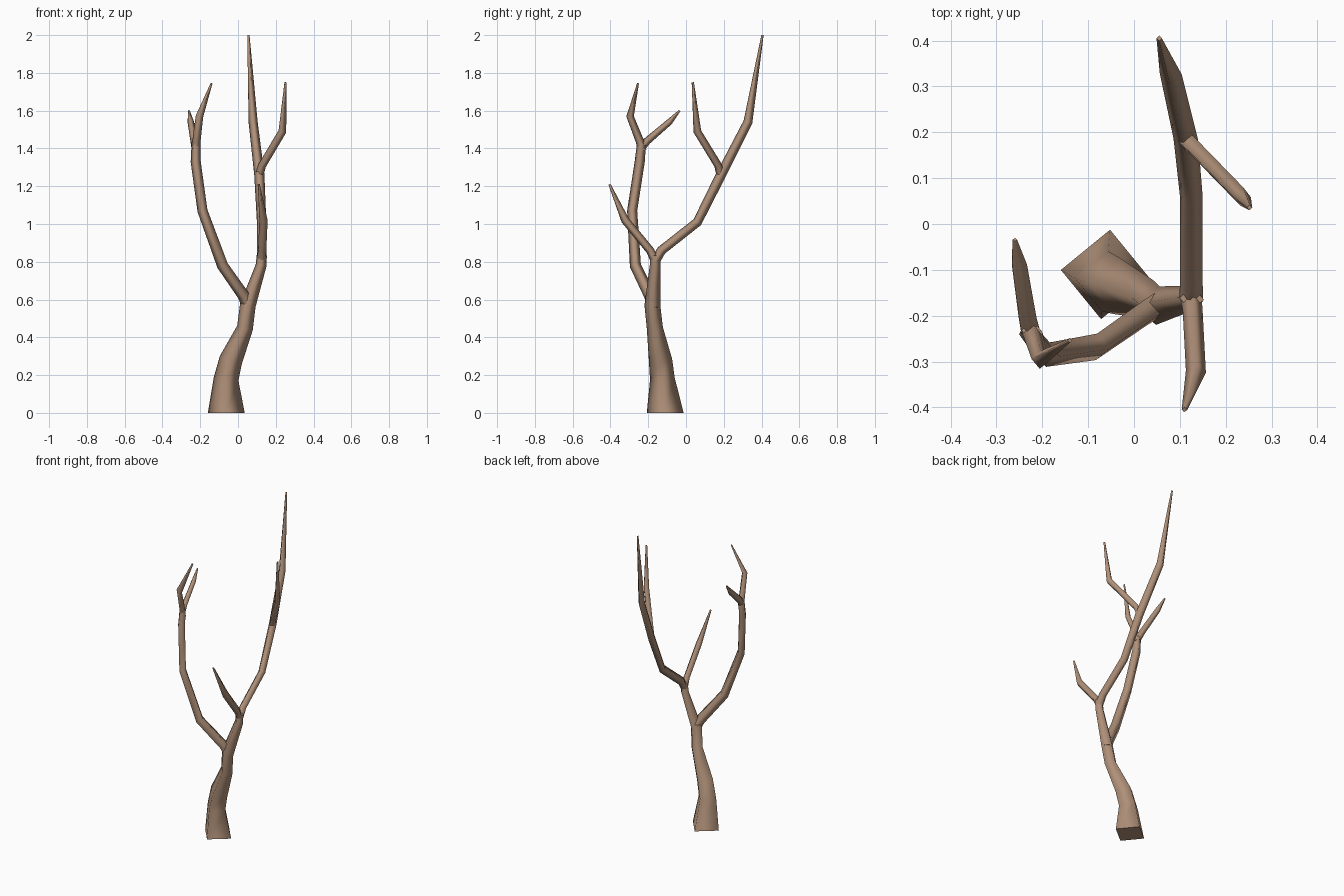
import bpy, bmesh, math
from mathutils import Vector

cube = bpy.data.objects.get("Cube")
if cube:
    bpy.data.objects.remove(cube, do_unlink=True)

bark = bpy.data.materials.new("pale_brown_bark")
bark.use_nodes = True
colour = (0.43, 0.28, 0.19, 1)
bark.diffuse_color = colour
bark.node_tree.nodes["Principled BSDF"].inputs["Base Color"].default_value = colour


def limb(name, path):
    """Sweep a four-sided section along (x, y, z, radius) points."""
    pts = [Vector(p[:3]) for p in path]
    bm = bmesh.new()
    rings = []
    tangent = Vector((0, 0, 1))
    side = Vector((-1, 0.1, 0)).normalized()
    for i, (p, spec) in enumerate(zip(pts, path)):
        # mitre each ring between the segments that meet there
        before = (p - pts[i - 1]).normalized() if i else Vector()
        after = (pts[i + 1] - p).normalized() if i < len(pts) - 1 else Vector()
        new = (before + after).normalized()
        if name == "trunk" and i == 0:
            new = Vector((0, 0, 1))
        side = tangent.rotation_difference(new) @ side
        tangent = new
        other = tangent.cross(side)
        rings.append([bm.verts.new(p + spec[3] * (side * math.cos(a) + other * math.sin(a)))
                      for a in (k * math.pi / 2 for k in range(4))])
    for a, b in zip(rings, rings[1:]):
        for k in range(4):
            bm.faces.new((a[k], a[(k + 1) % 4], b[(k + 1) % 4], b[k]))
    for f in bm.faces:
        f.smooth = True
    caps = [bm.faces.new(rings[0][::-1]), bm.faces.new(rings[-1])]
    for cap in caps:
        for e in cap.edges:
            e.smooth = False
    bmesh.ops.recalc_face_normals(bm, faces=bm.faces)
    mesh = bpy.data.meshes.new(name)
    bm.to_mesh(mesh)
    bm.free()
    mesh.materials.append(bark)
    obj = bpy.data.objects.new(name, mesh)
    bpy.context.collection.objects.link(obj)


# Trunk up to the upper fork
limb("trunk", [(-.062, -.11, 0, .098), (-.063, -.125, .18, .066), (-.038, -.135, .28, .062),
               (.037, -.165, .45, .043), (.052, -.178, .57, .042), (.122, -.163, .78, .029),
               (.126, -.163, .835, .027)])

# Tall rear limb and its two shoots
limb("rear_limb", [(.125, -.166, .8, .026), (.125, -.13, .86, .025), (.125, .06, 1.01, .025),
                   (.113, .185, 1.26, .027), (.08, .328, 1.54, .024), (.055, .405, 2.0, .006)])
limb("rear_shoot", [(.11, .185, 1.25, .022), (.128, .17, 1.31, .021),
                    (.235, .06, 1.49, .021), (.252, .036, 1.75, .006)])
limb("front_shoot", [(.124, -.16, .8, .024), (.128, -.19, .86, .022),
                     (.135, -.322, 1.02, .022), (.11, -.405, 1.21, .006)])

# Right limb and its two twigs
limb("right_limb", [(.06, -.172, .55, .032), (.03, -.19, .62, .032), (-.082, -.268, .78, .03),
                    (-.188, -.285, 1.07, .027), (-.224, -.245, 1.33, .027),
                    (-.222, -.235, 1.43, .024)])
limb("right_front_twig", [(-.224, -.232, 1.39, .023), (-.22, -.245, 1.44, .022),
                          (-.204, -.296, 1.57, .02), (-.14, -.254, 1.745, .005)])
limb("right_rear_twig", [(-.224, -.24, 1.4, .022), (-.232, -.205, 1.44, .02),
                         (-.25, -.088, 1.54, .017), (-.26, -.034, 1.6, .005)])
